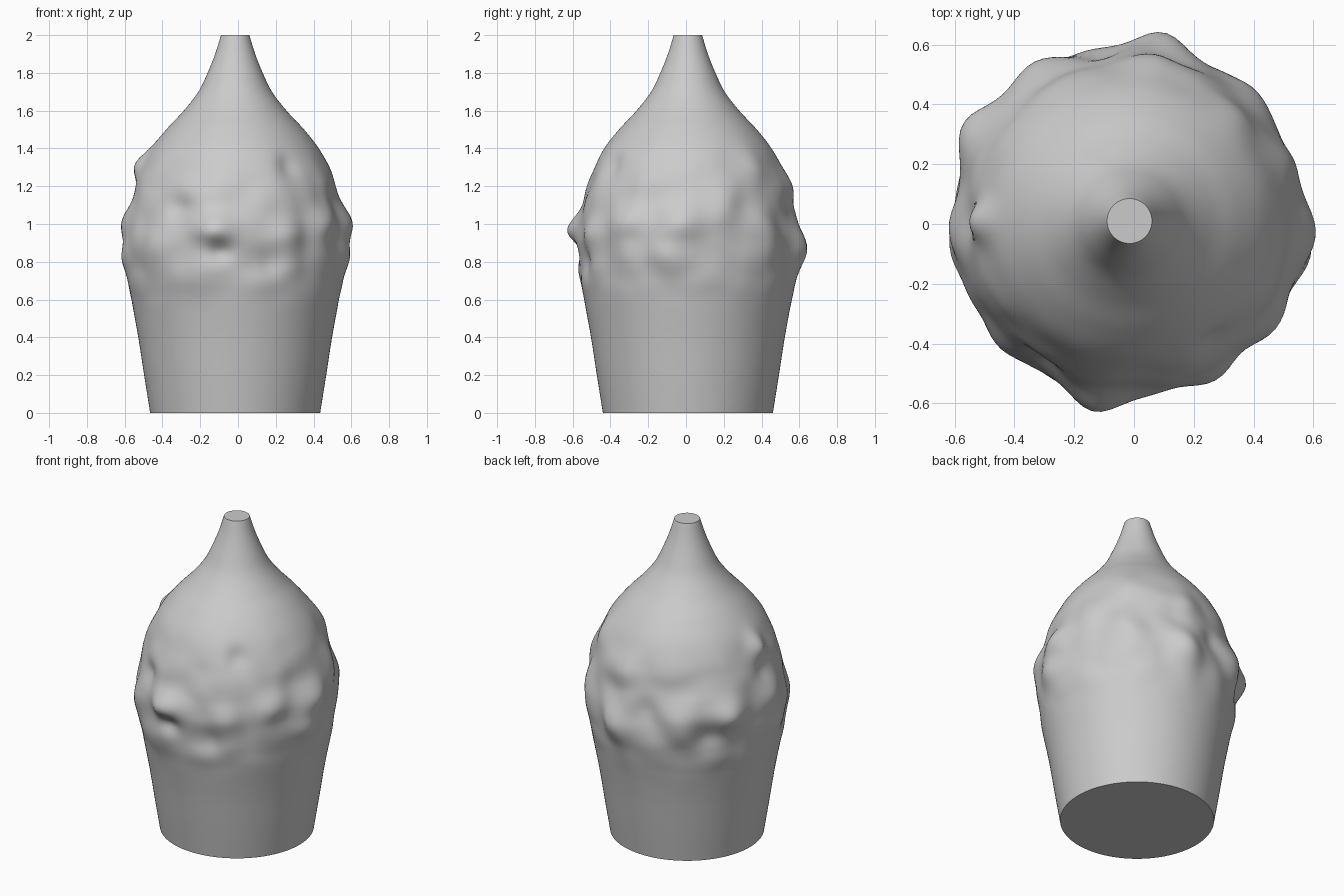
import bpy, bmesh, math
from mathutils import Vector, noise

cube = bpy.data.objects.get("Cube")
if cube:
    bpy.data.objects.remove(cube, do_unlink=True)

CENTRE = Vector((-0.015, 0.01, 0))
SEGMENTS, ROWS = 128, 150

# Outline of the cup and swirl: (height, radius)
PROFILE = [(0, .45), (.2, .482), (.4, .513), (.6, .55), (.7, .57), (.8, .58),
           (.9, .58), (1, .575), (1.1, .555), (1.2, .533), (1.3, .495),
           (1.4, .443), (1.5, .365), (1.6, .272), (1.7, .195), (1.8, .146),
           (1.9, .106), (2, .075)]

# Lumps in the swirl: (angle in degrees, height, amount, width)
LUMPS = [(259, .97, .07, .10), (262, .86, -.04, .06), (250, .72, .02, .10),
         (355, 1.0, .055, .11), (325, 1.0, .03, .1), (350, .82, .03, .1),
         (300, .95, .02, .09), (45, .95, .03, .1), (45, 1.3, .02, .1),
         (80, .88, .06, .1), (82, 1.2, .02, .1), (122, .95, .045, .11),
         (150, .98, .07, .11), (100, 1.0, -.03, .08), (135, .85, -.02, .08),
         (190, .82, .03, .1), (185, 1.0, .03, .1), (180, 1.32, .04, .07),
         (180, 1.16, -.02, .07), (225, .9, .03, .1), (235, 1.08, -.03, .08),
         (20, 1.1, .03, .1), (305, 1.3, -.025, .07), (290, .8, -.02, .08)]


def outline(z):
    """Smooth radius through the profile points."""
    n = len(PROFILE)
    i = next((k for k in range(n - 1) if z <= PROFILE[k + 1][0]), n - 2)
    (z1, r1), (z2, r2) = PROFILE[i], PROFILE[i + 1]

    def slope(k):
        a, b = PROFILE[max(k - 1, 0)], PROFILE[min(k + 1, n - 1)]
        return (b[1] - a[1]) / (b[0] - a[0])
    h = z2 - z1
    t = (z - z1) / h
    return ((2*t**3 - 3*t*t + 1) * r1 + (t**3 - 2*t*t + t) * h * slope(i)
            + (3*t*t - 2*t**3) * r2 + (t**3 - t*t) * h * slope(i + 1))


def relief(angle, z):
    """Lumps and fine unevenness, fading out at the cup and the tip."""
    total = 0
    for deg, height, amount, width in LUMPS:
        turn = math.remainder(angle - math.radians(deg), math.tau) * .57
        total += amount * math.exp(-(turn**2 + (z - height)**2) / width**2)
    fade = math.exp(-((z - .98) / .34)**4)
    p = Vector((math.cos(angle) * .57, math.sin(angle) * .57, z))
    return total + fade * .016 * noise.noise(p * 6.5)


# Swirl and cup as one turned surface
bm = bmesh.new()
rings = []
for row in range(ROWS + 1):
    z = 2 * row / ROWS
    ring = []
    for s in range(SEGMENTS):
        a = math.tau * s / SEGMENTS
        r = outline(z) + relief(a, z)
        ring.append(bm.verts.new(CENTRE + Vector((r * math.cos(a), r * math.sin(a), z))))
    rings.append(ring)
for low, high in zip(rings, rings[1:]):
    for s in range(SEGMENTS):
        t = (s + 1) % SEGMENTS
        bm.faces.new((low[s], low[t], high[t], high[s]))
bm.faces.new(rings[-1])
base = bm.faces.new(list(reversed(rings[0])))
bmesh.ops.inset_region(bm, faces=[base], thickness=.01)

mesh = bpy.data.meshes.new("swirl_cup")
bm.to_mesh(mesh)
bm.free()
swirl_cup = bpy.data.objects.new("swirl_cup", mesh)
bpy.context.collection.objects.link(swirl_cup)

# Plain grey material
grey = bpy.data.materials.new("plain grey")
grey.use_nodes = True
colour = (.6, .6, .6, 1)
grey.diffuse_color = colour
grey.node_tree.nodes["Principled BSDF"].inputs["Base Color"].default_value = colour
mesh.materials.append(grey)

bpy.ops.object.select_all(action="DESELECT")
swirl_cup.select_set(True)
bpy.context.view_layer.objects.active = swirl_cup
bpy.ops.object.shade_smooth_by_angle(angle=math.radians(50))
